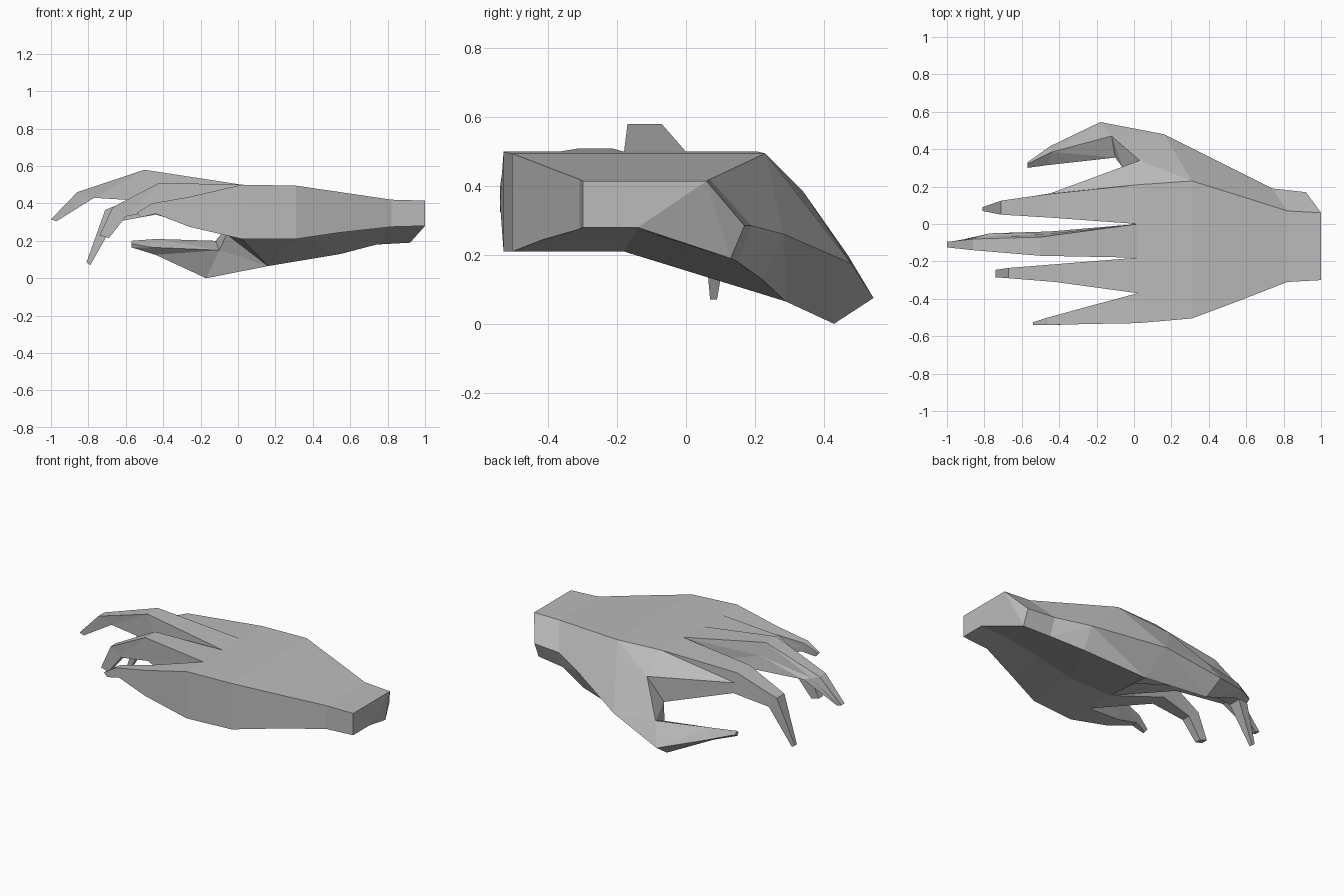
import bpy
import bmesh
from mathutils import Vector

default = bpy.data.objects.get("Cube")
if default:
    bpy.data.objects.remove(default, do_unlink=True)

# Single flat grey for every part
grey = bpy.data.materials.new("plain_grey")
grey.use_nodes = True
colour = (0.5, 0.5, 0.5, 1)
grey.diffuse_color = colour
grey.node_tree.nodes["Principled BSDF"].inputs["Base Color"].default_value = colour


def loft(name, rings):
    """Skin a list of equally sized point rings and cap both ends."""
    bm = bmesh.new()
    loops = [[bm.verts.new(point) for point in ring] for ring in rings]
    count = len(loops[0])
    for near, far in zip(loops, loops[1:]):
        for i in range(count):
            j = (i + 1) % count
            bm.faces.new((near[i], near[j], far[j], far[i]))
    bm.faces.new(loops[0])
    bm.faces.new(loops[-1])
    bmesh.ops.recalc_face_normals(bm, faces=bm.faces)
    # Triangulate so bent quads and caps split cleanly
    bmesh.ops.triangulate(bm, faces=bm.faces, quad_method='SHORT_EDGE')
    mesh = bpy.data.meshes.new(name)
    bm.to_mesh(mesh)
    bm.free()
    mesh.materials.append(grey)
    obj = bpy.data.objects.new(name, mesh)
    bpy.context.collection.objects.link(obj)
    return obj


def palm_ring(x, front, back, middle, top, bottom, ridge, heel):
    """Front top, back top, thumb-side ridge, heel, palm middle, front bottom."""
    return [(x, front, top), (x, back, top), ridge, heel,
            (x, middle, bottom), (x, front, bottom)]


# Palm and wrist, from the cut wrist end to the knuckles
thumb_outer, thumb_under = (.16, .48, .175), (.16, .29, .065)
web_top, web_under = (.03, .34, .385), (-.06, .30, .235)
loft("palm", [
    palm_ring(1, -.3, .06, -.14, .415, .28, (.92, .17, .285), (.92, .13, .19)),
    palm_ring(.82, -.31, .07, -.14, .42, .275, (.74, .19, .285), (.74, .15, .18)),
    palm_ring(.55, -.415, .155, -.16, .46, .245, (.55, .285, .26), (.55, .22, .13)),
    palm_ring(.31, -.505, .23, -.18, .495, .21, thumb_outer, thumb_under),
    palm_ring(.02, -.53, .21, -.18, .5, .21, web_top, web_under),
])

# Thumb, growing out of the side face of the palm
loft("thumb", [
    [thumb_outer, web_top, web_under, thumb_under],
    [(-.18, .545, .075), (-.12, .47, .2), (-.1, .355, .15), (-.17, .43, 0)],
    [(-.45, .415, .15), (-.44, .385, .21), (-.46, .315, .165), (-.44, .36, .125)],
    [(-.57, .33, .18), (-.57, .32, .2), (-.57, .3, .185), (-.57, .31, .165)],
])


def finger(name, root, joints, flare=0, side_web=False):
    """Joint: top x, top z, underside x, underside z, front y, back y."""
    rings = []
    for number, (xt, zt, xb, zb, front, back) in enumerate([root] + joints):
        last = number == len(joints)
        spread = 0 if last or number == 0 else flare
        top_back = Vector((xt, back, zt))
        low_back = Vector((xb, back + spread, zb))
        side = top_back.lerp(low_back, 0.5)
        if side_web and number == 0:
            side, low_back = Vector(web_top), Vector(web_under)
        rings.append([(xt, front, zt), top_back, side, low_back, (xb, front, zb)])
    return loft(name, rings)


def knuckle(front, back):
    """Finger root on the end of the palm."""
    return (.02, .5, .02, .21, front, back)


# Four fingers, each a tapering bent loft
finger("little_finger", knuckle(-.53, -.37), [
    (-.26, .435, -.26, .275, -.535, -.445),
    (-.46, .40, -.44, .345, -.54, -.5),
    (-.54, .35, -.52, .325, -.54, -.525),
])
finger("ring_finger", knuckle(-.37, -.18), [
    (-.42, .51, -.40, .37, -.31, -.215),
    (-.67, .38, -.6, .33, -.29, -.235),
    (-.74, .23, -.69, .215, -.285, -.245),
])
finger("middle_finger", knuckle(-.18, 0), [
    (-.5, .58, -.45, .41, -.17, -.07),
    (-.86, .46, -.77, .43, -.14, -.08),
    (-1, .315, -.97, .305, -.125, -.095),
], flare=.03)
finger("index_finger", knuckle(0, .21), [
    (-.46, .47, -.44, .34, .035, .16),
    (-.71, .365, -.66, .3, .05, .125),
    (-.81, .085, -.79, .07, .07, .09),
], flare=.005, side_web=True)
